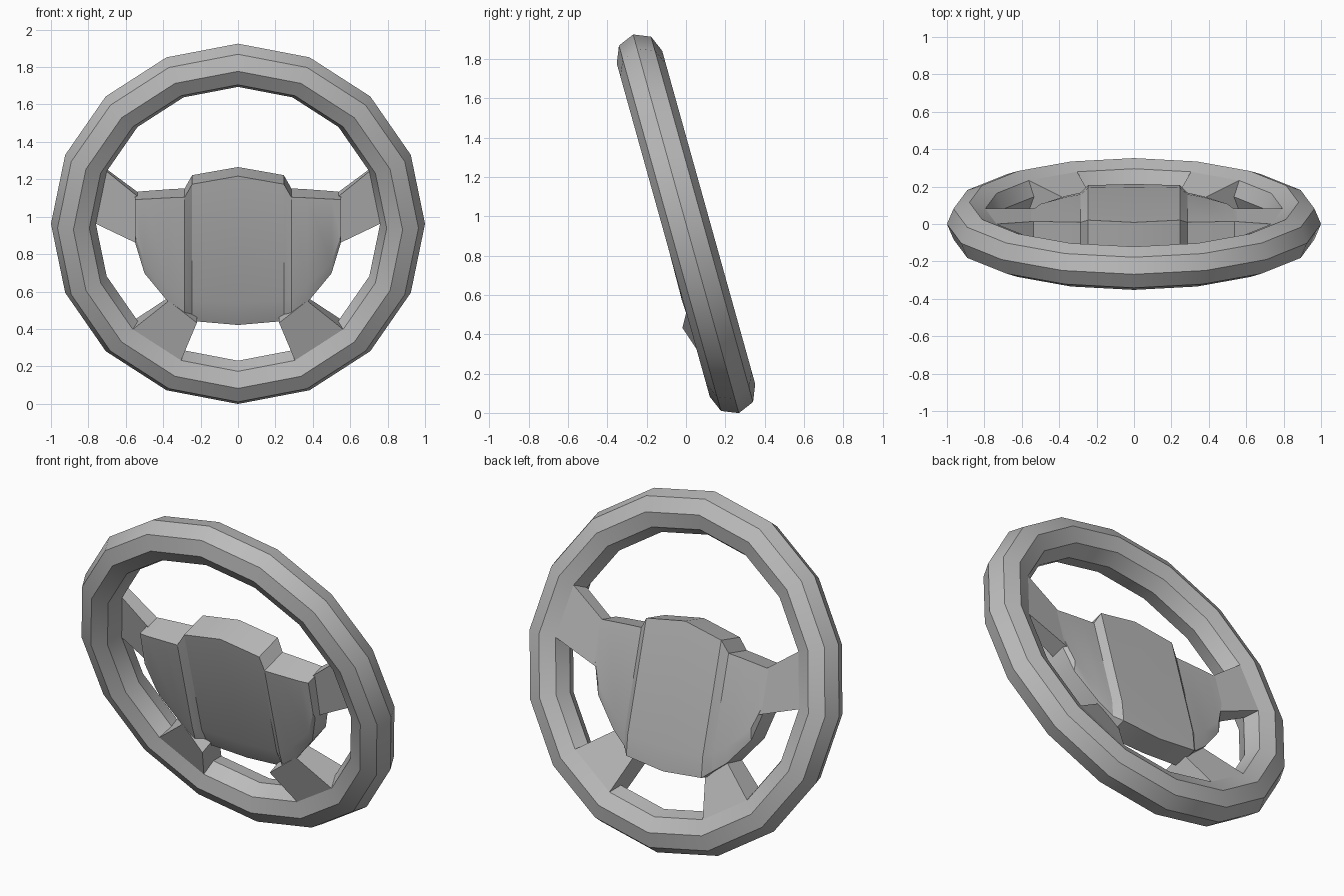
import bpy, bmesh, math

cube = bpy.data.objects.get("Cube")
if cube:
    bpy.data.objects.remove(cube)

TILT = math.radians(15.6)
CENTRE_Z = 0.962
RING, TUBE, SIDES = 0.88, 0.12, 16

grey = bpy.data.materials.new("plain_grey")
grey.use_nodes = True
colour = (0.5, 0.5, 0.5, 1)
grey.diffuse_color = colour
grey.node_tree.nodes["Principled BSDF"].inputs["Base Color"].default_value = colour


def finish(name, bm):
    """Turn a bmesh built in the wheel plane (x, depth, up) into a tilted part."""
    bmesh.ops.recalc_face_normals(bm, faces=bm.faces)
    mesh = bpy.data.meshes.new(name)
    bm.to_mesh(mesh)
    bm.free()
    mesh.materials.append(grey)
    obj = bpy.data.objects.new(name, mesh)
    bpy.context.collection.objects.link(obj)
    obj.rotation_euler.x = TILT
    obj.location.z = CENTRE_Z
    bpy.ops.object.select_all(action='DESELECT')
    obj.select_set(True)
    bpy.context.view_layer.objects.active = obj
    bpy.ops.object.shade_smooth_by_angle(angle=math.radians(30))


def loft(name, loops, closed=False):
    """Skin a row of equal-length loops, capping the ends when it is open."""
    bm = bmesh.new()
    rows = [[bm.verts.new(p) for p in loop] for loop in loops]
    n = len(rows[0])
    pairs = list(zip(rows, rows[1:]))
    if closed:
        pairs.append((rows[-1], rows[0]))
    else:
        bm.faces.new(rows[0])
        bm.faces.new(rows[-1])
    for a, b in pairs:
        for i in range(n):
            j = (i + 1) % n
            bm.faces.new((a[i], a[j], b[j], b[i]))
    finish(name, bm)


def on_rim(angle, section):
    """Point on the rim at an angle below the side, at a section angle."""
    a, s = math.radians(angle), math.radians(section)
    r = RING + TUBE * math.cos(s)
    return (r * math.cos(a), TUBE * math.sin(s), -r * math.sin(a))


# Rim: sixteen-sided ring with an octagonal section
loft("rim", [[on_rim(i * 360 / SIDES, k * 45) for k in range(8)]
             for i in range(SIDES)], closed=True)

# Hub: columns of (x, top, bottom, front depth, back depth, lower lip depth)
columns = [
    (0.55, 0.16, -0.08, -0.09, 0.06, -0.09),
    (0.50, 0.165, -0.25, -0.10, 0.06, -0.09),
    (0.37, 0.175, -0.41, -0.11, 0.06, -0.10),
    (0.285, 0.18, -0.48, -0.115, 0.06, -0.12),
    (0.245, 0.245, -0.52, -0.09, 0.09, -0.07),
    (0.0, 0.29, -0.545, -0.09, 0.09, -0.06),
]


def column(x, top, bottom, front, back, lip):
    knee = bottom + 0.16 * (top - bottom)
    return [(x, front, top), (x, back, top), (x, back, knee),
            (x, back - 0.02, bottom), (x, lip, bottom), (x, front - 0.01, knee)]


half = [column(*c) for c in columns]
other = [[(-x, y, z) for x, y, z in loop] for loop in reversed(half[:-1])]
loft("hub", half + other)

# Spokes: four-sided wedges from the hub to the inner faces of the rim
side_spoke = [
    [(0.53, -0.03, 0.155), (0.53, 0.058, 0.155), (0.53, 0.058, -0.1), (0.53, -0.05, -0.1)],
    [on_rim(-22.5, 180), on_rim(-22.5, 135), on_rim(0, 135), on_rim(0, 180)],
]
lower_spoke = [
    [(0.37, -0.1, -0.40), (0.35, 0.02, -0.40), (0.22, 0.0, -0.49), (0.22, -0.16, -0.505)],
    [on_rim(45, 225), on_rim(45, 135), on_rim(67.5, 135), on_rim(67.5, 225)],
]
for side, sign in (("left", 1), ("right", -1)):
    for kind, loops in (("side_spoke", side_spoke), ("lower_spoke", lower_spoke)):
        loft(side + "_" + kind, [[(sign * x, y, z) for x, y, z in loop] for loop in loops])
